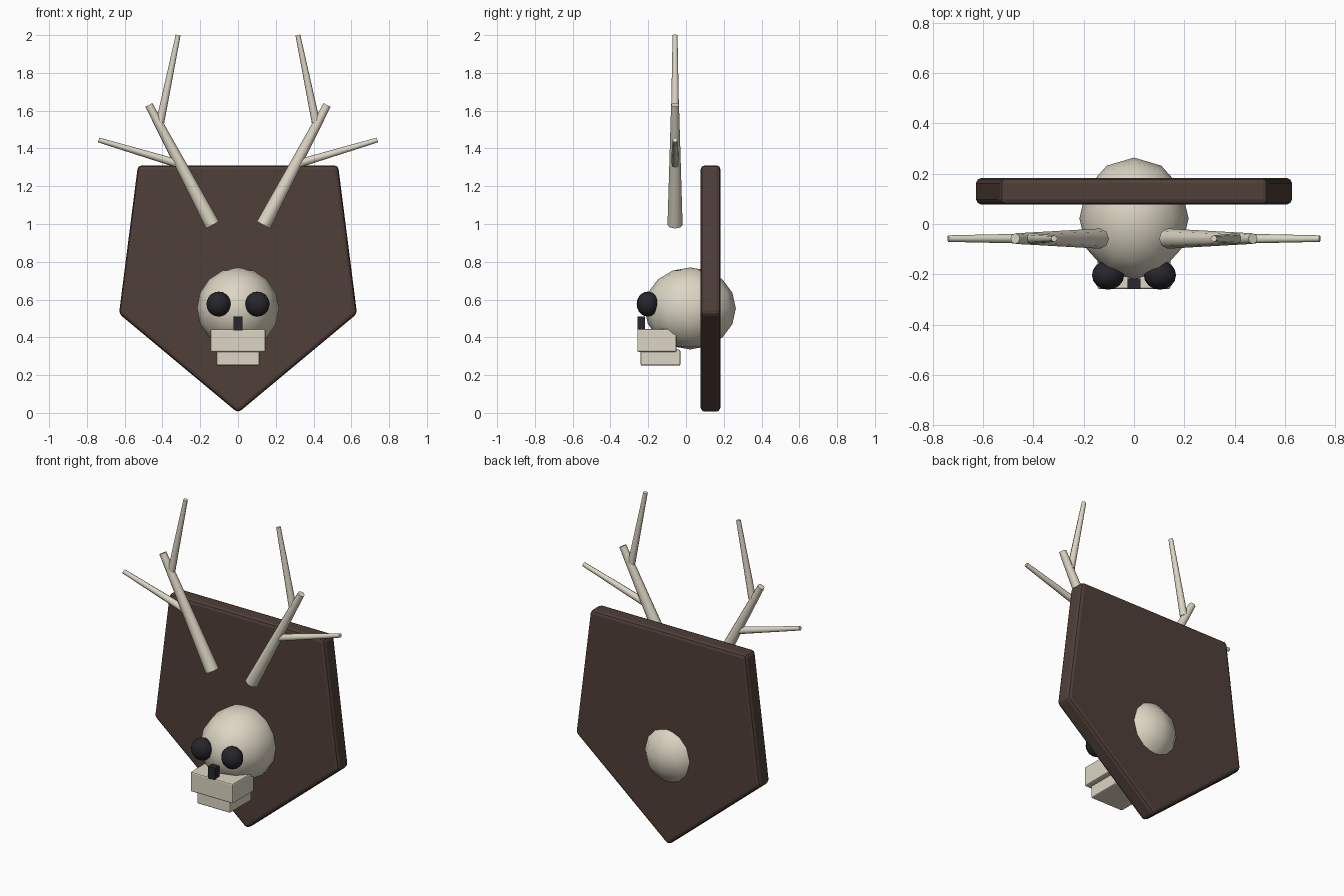
import bpy, bmesh
from mathutils import Vector

if "Cube" in bpy.data.objects:
    bpy.data.objects.remove(bpy.data.objects["Cube"])


def material(name, rgb):
    m = bpy.data.materials.new(name)
    m.diffuse_color = (*rgb, 1)
    m.use_nodes = True
    m.node_tree.nodes["Principled BSDF"].inputs["Base Color"].default_value = m.diffuse_color
    return m


WOOD = material("dark_wood", (0.08, 0.05, 0.04))
BONE = material("bone", (0.72, 0.67, 0.55))
DARK = material("socket_black", (0.02, 0.02, 0.024))


def finish(obj, name, mat, bevel=0, segments=2):
    obj.name = name
    obj.data.materials.append(mat)
    bpy.context.view_layer.objects.active = obj
    if bevel:
        b = obj.modifiers.new("bevel", 'BEVEL')
        b.width, b.segments = bevel, segments
        bpy.ops.object.modifier_apply(modifier=b.name)
    return obj


def box(name, lo, hi, mat, bevel=0):
    lo, hi = Vector(lo), Vector(hi)
    bpy.ops.mesh.primitive_cube_add(size=1, location=(lo + hi) / 2)
    o = bpy.context.object
    o.scale = hi - lo
    bpy.ops.object.transform_apply(location=False, rotation=False)
    return finish(o, name, mat, bevel)


def ball(name, loc, radii, mat, seg, rings):
    bpy.ops.mesh.primitive_uv_sphere_add(segments=seg, ring_count=rings, radius=1, location=loc)
    o = bpy.context.object
    o.scale = radii
    bpy.ops.object.shade_smooth()
    return finish(o, name, mat)


def branch(name, a, b, r1, r2):
    a, b = Vector(a), Vector(b)
    d = b - a
    bpy.ops.mesh.primitive_cone_add(vertices=8, radius1=r1, radius2=r2, depth=d.length,
                                    location=(a + b) / 2,
                                    rotation=d.to_track_quat('Z', 'Y').to_euler())
    o = bpy.context.object
    bpy.ops.object.shade_smooth_by_angle(angle=0.9)
    return finish(o, name, BONE)


# wall plaque: extruded shield outline
outline = [(0, 0), (0.63, 0.525), (0.53, 1.31), (-0.53, 1.31), (-0.63, 0.525)]
bm = bmesh.new()
face = bm.faces.new([bm.verts.new((x, 0.078, z)) for x, z in outline])
ext = bmesh.ops.extrude_face_region(bm, geom=[face])
bmesh.ops.translate(bm, vec=(0, 0.104, 0),
                    verts=[g for g in ext["geom"] if isinstance(g, bmesh.types.BMVert)])
bmesh.ops.recalc_face_normals(bm, faces=bm.faces)
mesh = bpy.data.meshes.new("plaque")
bm.to_mesh(mesh)
bm.free()
plaque = bpy.data.objects.new("plaque", mesh)
bpy.context.collection.objects.link(plaque)
finish(plaque, "plaque", WOOD, 0.02)

# skull and jaws
ball("cranium", (0, 0.022, 0.553), (0.217, 0.242, 0.217), BONE, 12, 8)
box("upper_jaw", (-0.145, -0.258, 0.323), (0.145, -0.05, 0.445), BONE, 0.008)
box("lower_jaw", (-0.113, -0.24, 0.25), (0.113, -0.03, 0.335), BONE, 0.008)
box("nose_hole", (-0.025, -0.258, 0.435), (0.025, -0.217, 0.51), DARK)

# eyes and antlers, one set per side
for side, s in (("left", -1), ("right", 1)):
    ball(side + "_eye", (s * 0.103, -0.203, 0.576), (0.064, 0.058, 0.066), DARK, 16, 10)
    y = -0.058
    branch(side + "_antler_beam", (s * 0.135, y, 0.995), (s * 0.472, y, 1.63), 0.04, 0.021)
    branch(side + "_antler_outer_tine", (s * 0.32, y, 1.32), (s * 0.738, y, 1.445), 0.022, 0.013)
    branch(side + "_antler_upper_tine", (s * 0.412, y, 1.54), (s * 0.317, y, 2.0), 0.022, 0.013)
